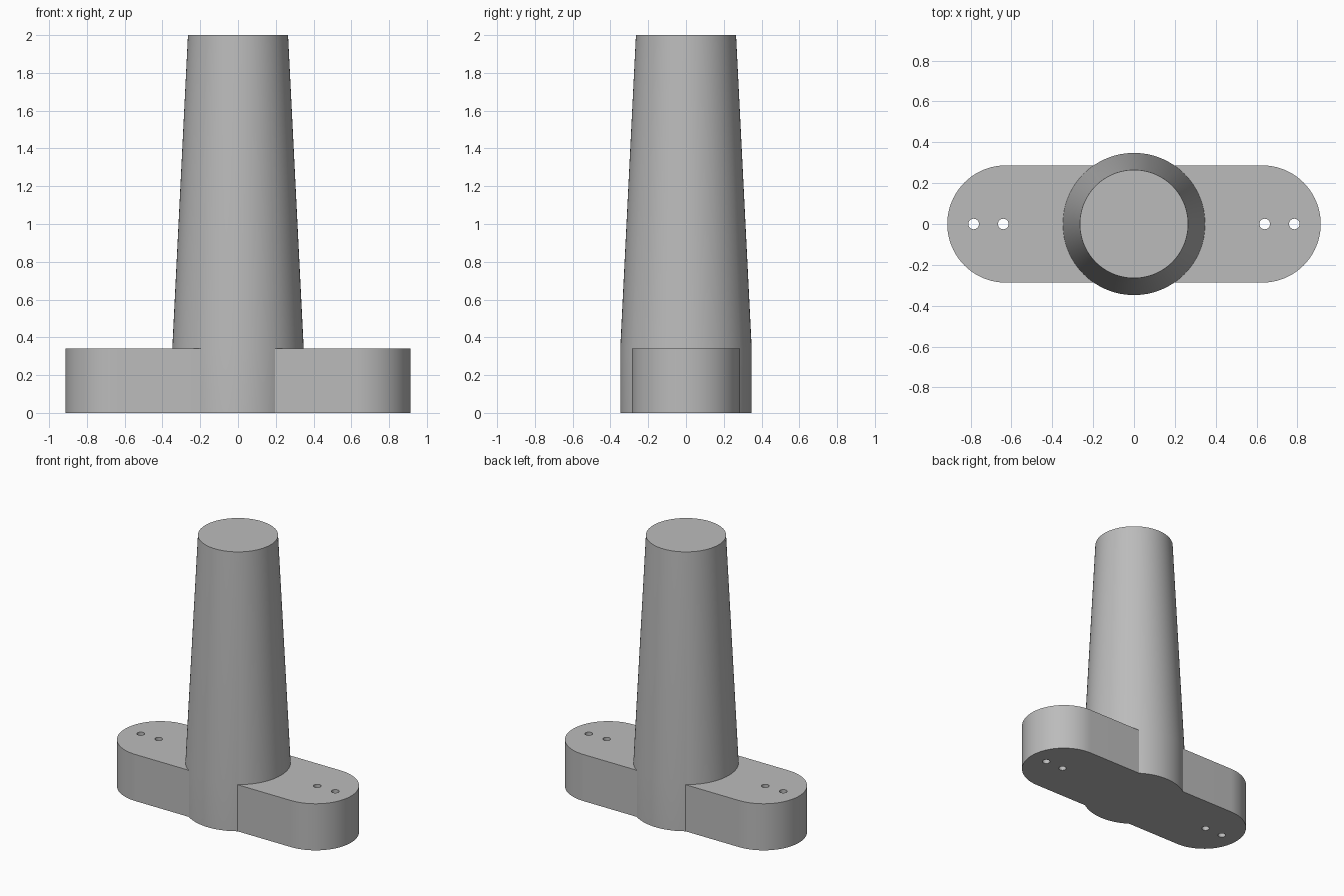
import bpy, bmesh, math

cube = bpy.data.objects.get("Cube")
if cube:
    bpy.data.objects.remove(cube, do_unlink=True)

BASE_H, TOP = 0.34, 2.0
END_R, END_X = 0.287, 0.627
HUB_R, TIP_R = 0.348, 0.265
HOLE_R, HOLES = 0.026, (0.64, 0.785)

grey = bpy.data.materials.new("plain_grey")
grey.use_nodes = True
colour = (0.5, 0.5, 0.5, 1)
grey.diffuse_color = colour
grey.node_tree.nodes["Principled BSDF"].inputs["Base Color"].default_value = colour


def make_object(name, bm):
    bmesh.ops.recalc_face_normals(bm, faces=bm.faces)
    mesh = bpy.data.meshes.new(name)
    bm.to_mesh(mesh)
    bm.free()
    mesh.materials.append(grey)
    obj = bpy.data.objects.new(name, mesh)
    bpy.context.collection.objects.link(obj)
    return obj


def arc(cx, radius, start, end, steps):
    angles = [start + (end - start) * i / steps for i in range(steps + 1)]
    return [(cx + radius * math.cos(a), radius * math.sin(a)) for a in angles]


def loft(name, rings):
    """Closed solid through matching rings, each given as (outline, z)."""
    bm = bmesh.new()
    loops = [[bm.verts.new((x, y, z)) for x, y in pts] for pts, z in rings]
    bm.faces.new(loops[0][::-1])
    bm.faces.new(loops[-1])
    for low, high in zip(loops, loops[1:]):
        for i in range(len(low)):
            j = (i + 1) % len(low)
            bm.faces.new((low[i], low[j], high[j], high[i]))
    return make_object(name, bm)


def circle(radius, sides, cx=0):
    return arc(cx, radius, 0, math.tau, sides)[:-1]


def apply_boolean(target, other, operation):
    mod = target.modifiers.new(operation.lower(), 'BOOLEAN')
    mod.operation, mod.object, mod.solver = operation, other, 'EXACT'
    bpy.context.view_layer.objects.active = target
    bpy.ops.object.modifier_apply(modifier=mod.name)
    bpy.data.objects.remove(other, do_unlink=True)


# Mounting base with rounded ends
half = math.pi / 2
outline = arc(END_X, END_R, -half, half, 48) + arc(-END_X, END_R, half, 3 * half, 48)
stand = loft("mounting_stand", [(outline, 0), (outline, BASE_H)])

# Straight hub that continues into the tapered column
column = loft("tapered_column", [(circle(HUB_R, 96), 0),
                                 (circle(HUB_R, 96), BASE_H),
                                 (circle(TIP_R, 96), TOP)])
apply_boolean(stand, column, 'UNION')

# Two screw holes through each end
for side in (-1, 1):
    for x in HOLES:
        ring = circle(HOLE_R, 24, side * x)
        cutter = loft("screw_hole", [(ring, -0.1), (ring, BASE_H + 0.1)])
        cutter.hide_render = True
        apply_boolean(stand, cutter, 'DIFFERENCE')

bpy.ops.object.select_all(action='DESELECT')
stand.select_set(True)
bpy.context.view_layer.objects.active = stand
bpy.ops.object.shade_smooth_by_angle(angle=math.radians(30))
